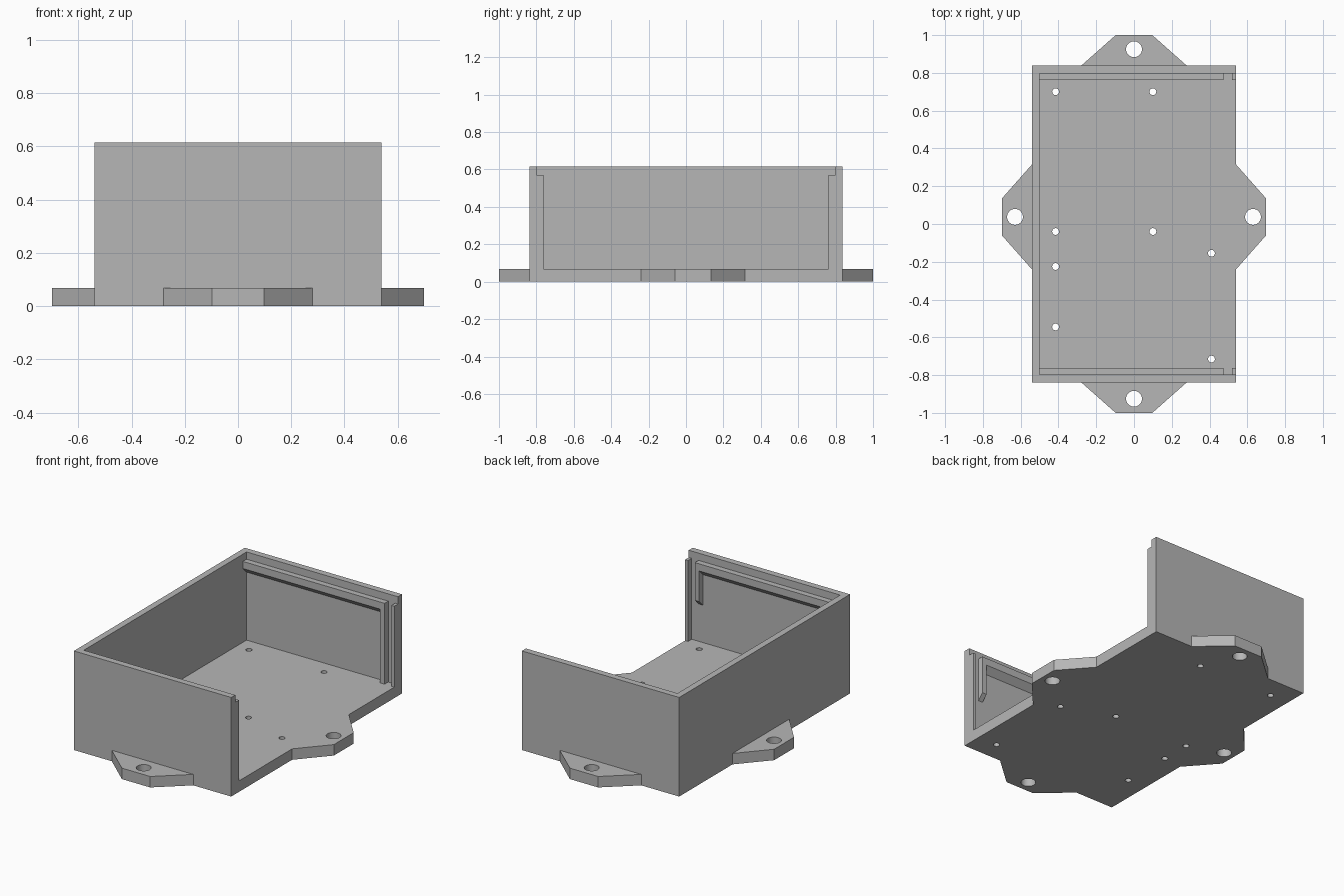
import bpy, bmesh, math
from mathutils import Vector, Matrix

cube = bpy.data.objects.get("Cube")
if cube:
    bpy.data.objects.remove(cube, do_unlink=True)

# Main dimensions
HX, HY, HEIGHT = 0.54, 0.838, 0.615
WALL, FLOOR = 0.04, 0.068
IX, IY = HX - WALL, HY - WALL
RAIL, RAIL_TOP = 0.036, 0.57
TAB_Y = 0.0375

grey = bpy.data.materials.new("grey plastic")
grey.use_nodes = True
grey.diffuse_color = (0.47, 0.47, 0.47, 1)
grey.node_tree.nodes["Principled BSDF"].inputs["Base Color"].default_value = (0.47, 0.47, 0.47, 1)


def prism(name, points, offset):
    """Solid made by sweeping a flat outline of 3D points along an offset."""
    bm = bmesh.new()
    face = bm.faces.new([bm.verts.new(p) for p in points])
    swept = bmesh.ops.extrude_face_region(bm, geom=[face], use_keep_orig=True)
    bmesh.ops.translate(bm, vec=offset,
                        verts=[v for v in swept["geom"] if isinstance(v, bmesh.types.BMVert)])
    bmesh.ops.recalc_face_normals(bm, faces=bm.faces)
    mesh = bpy.data.meshes.new(name)
    bm.to_mesh(mesh)
    bm.free()
    mesh.materials.append(grey)
    obj = bpy.data.objects.new(name, mesh)
    bpy.context.collection.objects.link(obj)
    return obj


def slab(name, outline, z0, z1):
    return prism(name, [(x, y, z0) for x, y in outline], (0, 0, z1 - z0))


def drill(obj, holes):
    """Cut round vertical holes, each given as x, y, radius."""
    bm = bmesh.new()
    for x, y, r in holes:
        bmesh.ops.create_cone(bm, cap_ends=True, segments=32, radius1=r, radius2=r,
                              depth=0.4, matrix=Matrix.Translation((x, y, 0)))
    mesh = bpy.data.meshes.new("hole_cutter")
    bm.to_mesh(mesh)
    bm.free()
    mesh.materials.append(grey)
    cutter = bpy.data.objects.new("hole_cutter", mesh)
    cutter.hide_render = True
    bpy.context.collection.objects.link(cutter)
    mod = obj.modifiers.new("holes", 'BOOLEAN')
    mod.operation, mod.solver, mod.object = 'DIFFERENCE', 'EXACT', cutter
    bpy.context.view_layer.objects.active = obj
    bpy.ops.object.modifier_apply(modifier=mod.name)
    bpy.data.objects.remove(cutter, do_unlink=True)
    bpy.ops.object.select_all(action='DESELECT')
    obj.select_set(True)
    bpy.ops.object.shade_smooth_by_angle(angle=math.radians(30))


# Three walls as one U-shaped outline, open towards +x
slab("walls", [(HX, -HY), (-HX, -HY), (-HX, HY), (HX, HY),
               (HX, IY), (-IX, IY), (-IX, -IY), (HX, -IY)], 0, HEIGHT)

# Mounting tab outline: half widths at the root and tip, and how far it reaches
side_tab = [(HX, TAB_Y - 0.278), (0.70, TAB_Y - 0.097),
            (0.70, TAB_Y + 0.097), (HX, TAB_Y + 0.278)]
end_tab = [(-0.28, HY), (-0.097, 1.0), (0.097, 1.0), (0.28, HY)]

# Floor with the open-side tab in one piece, and the board screw holes
floor = slab("floor", [(-IX, -IY), (HX, -IY)] + side_tab + [(HX, IY), (-IX, IY)], 0, FLOOR)
screws = [(-0.415, 0.70), (0.10, 0.70), (-0.415, -0.04), (0.10, -0.04),
          (0.41, -0.155), (-0.415, -0.225), (-0.415, -0.545), (0.41, -0.715)]
drill(floor, [(x, y, 0.018) for x, y in screws] + [(0.63, TAB_Y, 0.042)])

# Remaining mounting tabs
right_tab = slab("right_tab", [(-x, y) for x, y in side_tab], 0, FLOOR)
drill(right_tab, [(-0.63, TAB_Y, 0.042)])
for name, s in (("front_tab", -1), ("back_tab", 1)):
    tab = slab(name, [(x, s * y) for x, y in end_tab], 0, FLOOR)
    drill(tab, [(0, s * 0.925, 0.042)])

# Lid rails with sloped undersides, and the end panel slot strips
for side, s, strip_end in (("front", -1, 0.30), ("back", 1, FLOOR)):
    wall, inner = s * IY, s * (IY - RAIL)

    def bracket(name, x0, x1, bottom, slope):
        profile = [(wall, RAIL_TOP), (inner, RAIL_TOP), (inner, bottom + slope), (wall, bottom)]
        prism(name, [(x0, y, z) for y, z in profile], (x1 - x0, 0, 0))

    bracket(side + "_lid_rail", -IX, 0.443, 0.49, RAIL)
    bracket(side + "_inner_slot_strip", 0.443, 0.473, strip_end, RAIL if s < 0 else 0)
    bracket(side + "_outer_slot_strip", 0.52, HX, FLOOR, 0)
